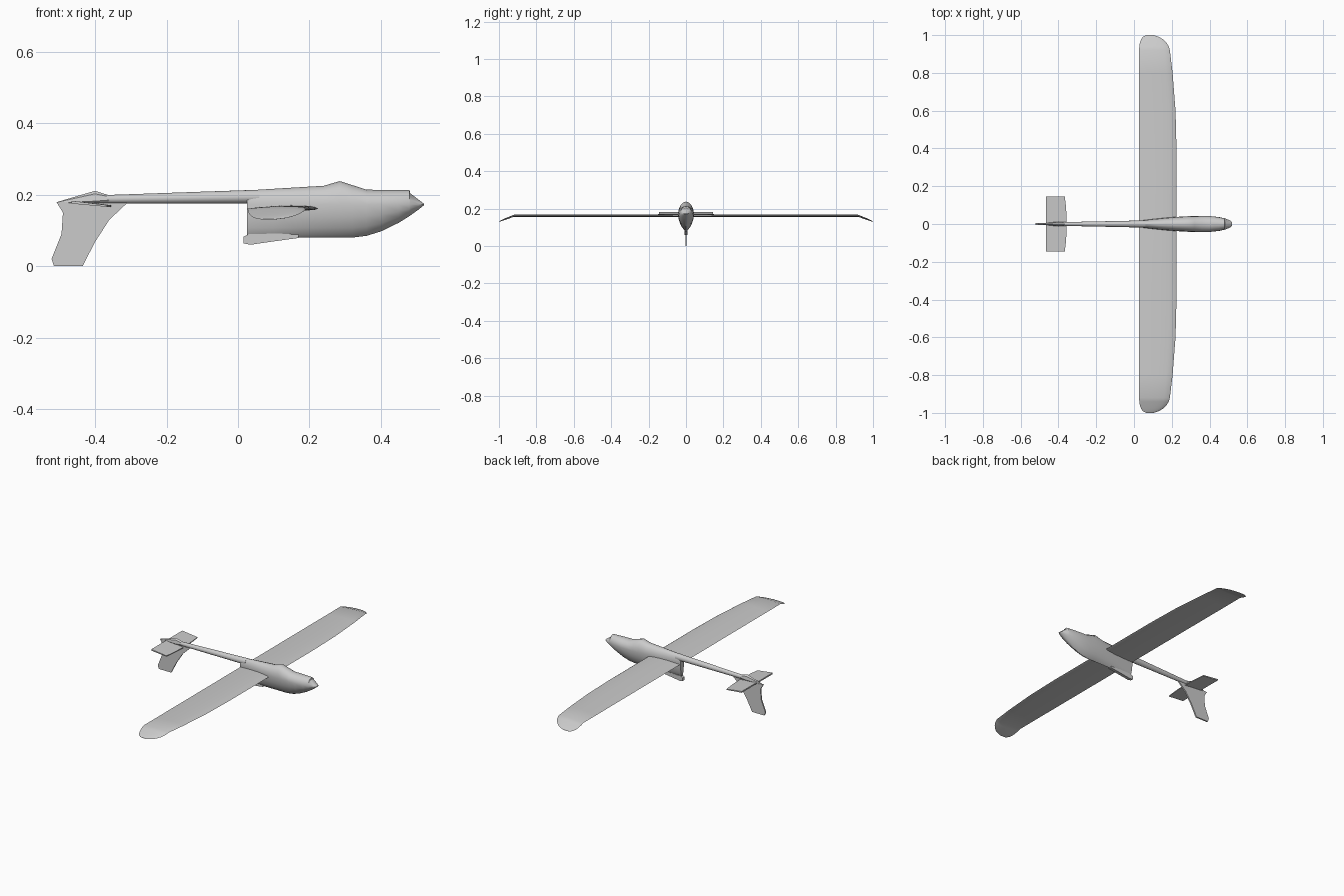
import bpy, bmesh, math
from mathutils import Vector

cube = bpy.data.objects.get("Cube")
if cube:
    bpy.data.objects.remove(cube, do_unlink=True)

colour = (0.6, 0.6, 0.6, 1)
grey = bpy.data.materials.new("light_grey")
grey.use_nodes = True
grey.diffuse_color = colour
grey.node_tree.nodes["Principled BSDF"].inputs["Base Color"].default_value = colour


def finish(name, bm, angle):
    """Turn a bmesh into a named, shaded object."""
    bmesh.ops.recalc_face_normals(bm, faces=bm.faces)
    mesh = bpy.data.meshes.new(name)
    bm.to_mesh(mesh)
    bm.free()
    mesh.materials.append(grey)
    part = bpy.data.objects.new(name, mesh)
    bpy.context.collection.objects.link(part)
    bpy.ops.object.select_all(action='DESELECT')
    part.select_set(True)
    bpy.context.view_layer.objects.active = part
    bpy.ops.object.shade_smooth_by_angle(angle=math.radians(angle))


def loft(name, sections, angle=35):
    """Skin a list of equal-length closed rings and cap the ends."""
    bm = bmesh.new()
    rings = [[bm.verts.new(point) for point in section] for section in sections]
    count = len(rings[0])
    for near, far in zip(rings, rings[1:]):
        for i in range(count):
            j = (i + 1) % count
            bm.faces.new((near[i], near[j], far[j], far[i]))
    bm.faces.new(rings[0])
    bm.faces.new(rings[-1])
    finish(name, bm, angle)


def plate(name, outline, half):
    """Upright side-profile plate centred across the model."""
    bm = bmesh.new()
    face = bm.faces.new([bm.verts.new((x, -half, z)) for x, z in outline])
    result = bmesh.ops.extrude_face_region(bm, geom=[face])
    moved = [item for item in result["geom"] if isinstance(item, bmesh.types.BMVert)]
    bmesh.ops.translate(bm, verts=moved, vec=Vector((0, half + half, 0)))
    finish(name, bm, 35)


def body_ring(x, bottom, middle, top, half, sides=16):
    """Egg-shaped ring: widest at the middle, tapering more sharply below."""
    ring = []
    for i in range(sides):
        angle = math.tau * i / sides
        across, up = math.cos(angle), math.sin(angle)
        if up >= 0:
            ring.append((x, half * across, middle + (top - middle) * up))
        else:
            across = math.copysign(abs(across) ** 1.4, across)
            ring.append((x, half * across, middle + (middle - bottom) * up))
    return ring


def along(x, profile):
    """Height of a straight-segment profile at x."""
    for (left, low), (right, high) in zip(profile, profile[1:]):
        if x <= right:
            return low + (high - low) * (x - left) / (right - left)
    return profile[-1][-1]


# Fuselage pod: crest follows a profile, belly and width follow curves
tail_end, nose_end = 0.025, 0.52
belly_break, widest = 0.32, 0.37
crest = [(tail_end, 0.212), (0.24, 0.225), (0.285, 0.238), (0.36, 0.214),
         (0.48, 0.213), (0.482, 0.204), (nose_end, 0.175)]


def pod_ring(x):
    rise = max(0, x - belly_break) / (nose_end - belly_break)
    belly = 0.08 + 0.09 * rise ** 1.8
    if x < widest:
        swell = math.sin(math.pi / 2 * (x - tail_end) / (widest - tail_end))
        half = 0.017 + 0.026 * swell
    else:
        half = 0.043 * math.sqrt(1 - ((x - widest) / 0.154) ** 2)
    return body_ring(x, belly, 0.173, along(x, crest), half)


pod_stations = sorted([x for x, z in crest] + [0.1, 0.17, belly_break, 0.4, 0.45, 0.505])
loft("fuselage_pod", [pod_ring(x) for x in pod_stations])

# Tapering tail boom with a flat underside line
underside = 0.175
loft("tail_boom", [
    body_ring(-0.505, underside, 0.177, 0.179, 0.003),
    body_ring(-0.37, underside, 0.187, 0.199, 0.01),
    body_ring(0.06, underside, 0.193, 0.214, 0.019),
])

# Keel skid under the rear of the pod
plate("keel_skid", [(0.015, 0.082), (0.015, 0.064), (0.035, 0.06), (0.09, 0.068),
                    (0.17, 0.079), (0.17, 0.092), (0.03, 0.09)], 0.009)


# Wing: nearly constant chord, curved leading edge, rounded drooping tips
def wing_ring(y, sides=14):
    reach = abs(y)
    bend = max(0, reach - 0.92) / 0.08
    shrink = max(0.15, math.sqrt(max(0, 1 - bend ** 2)))
    tip_centre = 0.09
    lead = 0.225 - 0.13 * max(0, reach - 0.4) ** 2
    front = tip_centre + (lead - tip_centre) * shrink
    rear = tip_centre - 0.063 * math.sqrt(shrink)
    height = 0.161 - 0.03 * bend
    thick = (0.018 - 0.006 * reach) * shrink
    ring = []
    for i in range(sides):
        angle = math.tau * i / sides
        chord = (1 - math.cos(angle)) / 2
        lift = math.sin(angle) * math.sqrt(chord)
        lift *= 0.7 if lift > 0 else 0.45
        ring.append((rear + (front - rear) * chord, y, height + lift * thick))
    return ring


tip_steps = 6
reaches = [0.2, 0.4, 0.6, 0.8]
reaches += [0.92 + 0.08 * math.sin(math.pi / 2 * i / tip_steps) for i in range(tip_steps + 1)]
span = [-y for y in reversed(reaches)] + [0] + reaches
loft("wing", [wing_ring(y) for y in span], 50)


# Horizontal tailplane, pitched slightly nose down, with a bowed leading edge
def tailplane_ring(y):
    rear, front = -0.466, -0.356 - 0.5 * y ** 2
    return [(rear, y, 0.183), (front, y, 0.171), (front, y, 0.166), (rear, y, underside)]


tail_half_span = 0.145
loft("tailplane", [tailplane_ring(tail_half_span * i / 3) for i in range(-3, 4)])

# Swept fin hanging below the boom
plate("tail_fin", [(-0.508, 0.179), (-0.49, 0.15), (-0.494, 0.09), (-0.522, 0.02),
                   (-0.515, 0), (-0.435, 0), (-0.4, 0.068), (-0.36, 0.13),
                   (-0.31, 0.177), (-0.4, 0.183)], 0.004)

# Small fairing above the tailplane
loft("tail_fairing", [
    body_ring(-0.505, underside, 0.177, 0.18, 0.002, sides=8),
    body_ring(-0.4, underside, 0.182, 0.211, 0.012, sides=8),
    body_ring(-0.36, underside, 0.185, 0.198, 0.01, sides=8),
])
